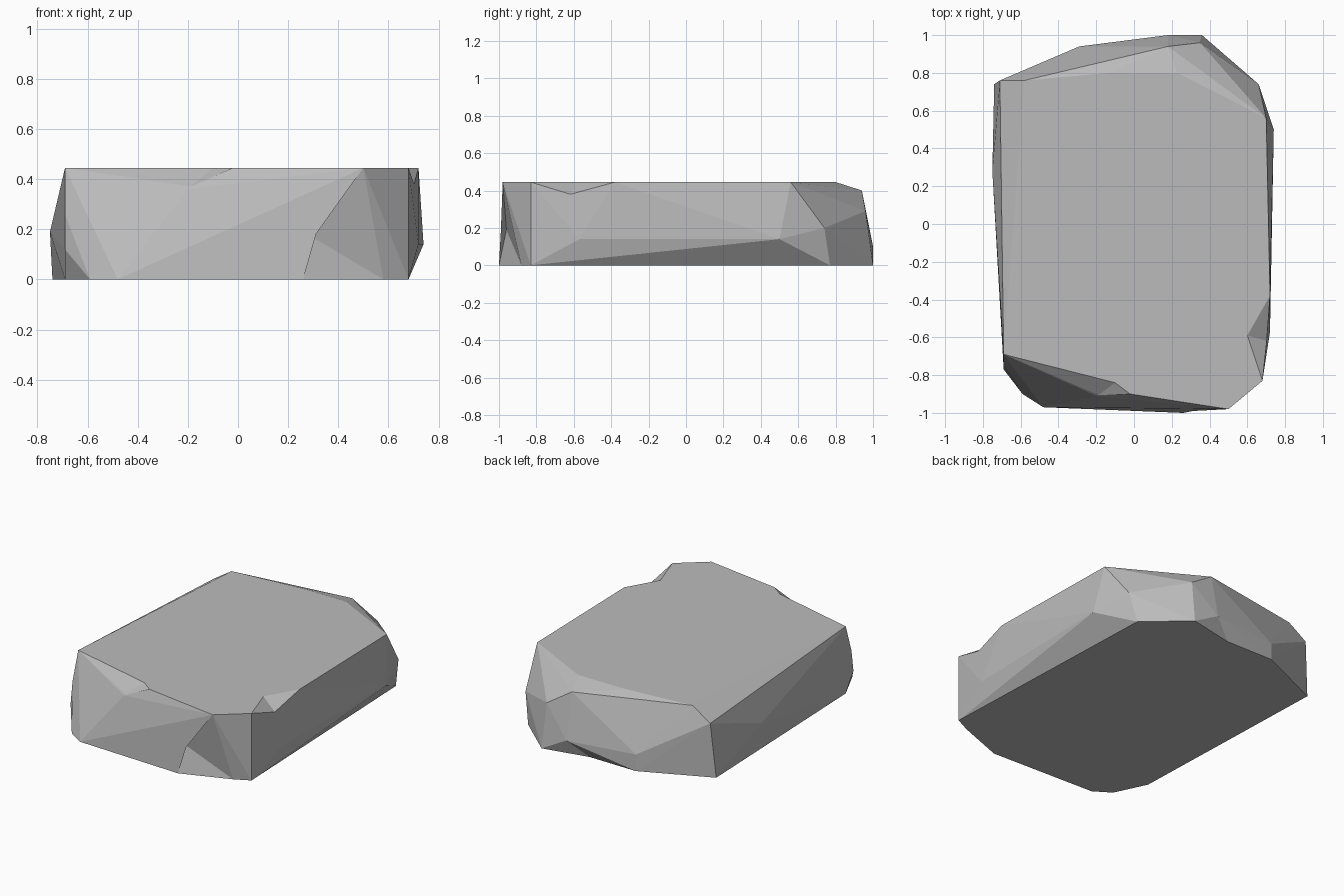
import bpy
import bmesh

default_cube = bpy.data.objects.get("Cube")
if default_cube:
    bpy.data.objects.remove(default_cube, do_unlink=True)

TOP = 0.445


def at_height(outline, height):
    """Lift a flat outline to a height."""
    return [(x, y, height) for x, y in outline]


def hull_object(name, points):
    """Make a faceted solid wrapped around the given corners."""
    mesh = bpy.data.meshes.new(name)
    bm = bmesh.new()
    for point in points:
        bm.verts.new(point)
    bmesh.ops.convex_hull(bm, input=list(bm.verts))
    loose = [v for v in bm.verts if not v.link_faces]
    bmesh.ops.delete(bm, geom=loose, context="VERTS")
    bmesh.ops.dissolve_limit(bm, angle_limit=0.01, verts=list(bm.verts), edges=list(bm.edges))
    bmesh.ops.recalc_face_normals(bm, faces=list(bm.faces))
    bm.to_mesh(mesh)
    bm.free()
    obj = bpy.data.objects.new(name, mesh)
    bpy.context.scene.collection.objects.link(obj)
    return obj


def chip_away(body, name, corners):
    """Knock a faceted chip out of the body and discard the cutter."""
    cutter = hull_object(name, corners)
    cutter.hide_render = True
    modifier = body.modifiers.new(name, "BOOLEAN")
    modifier.operation = "DIFFERENCE"
    modifier.solver = "EXACT"
    modifier.object = cutter
    bpy.context.view_layer.objects.active = body
    bpy.ops.object.modifier_apply(modifier=name)
    bpy.data.objects.remove(cutter, do_unlink=True)


# Flat underside
underside = [
    (0.68, -0.83), (0.62, 0.77), (0.36, 1), (-0.29, 0.94), (-0.74, 0.74),
    (-0.69, -0.69), (-0.59, -0.9), (-0.48, -0.97), (0, -0.97), (0.26, -1), (0.58, -0.88),
]

# Flat upper surface
upper = [
    (0.68, -0.83), (0.72, -0.38), (0.7, 0.56), (0.23, 0.8), (-0.13, 0.8),
    (-0.58, 0.76), (-0.69, -0.69), (-0.02, -0.9), (0.5, -0.98),
]

# Bulging corners around the sides
sides = [
    (0.72, -0.57, 0.14), (0.74, 0.5, 0.14), (0.66, 0.74, 0.2),
    (0.35, 0.96, 0.29), (0.18, 0.94, 0.4), (0.18, 1, 0.1),
    (-0.29, 0.94, 0.11), (-0.71, 0.76, 0.36), (-0.75, 0.28, 0.19),
    (-0.69, -0.77, 0.12), (-0.69, -0.75, 0.26), (-0.2, -0.91, 0.36),
]

rock = hull_object("rock_slab", at_height(underside, 0) + at_height(upper, TOP) + sides)

# Chip on the left upper edge
chip_away(rock, "side_chip", at_height([(0.68, -0.83), (0.72, -0.38), (0.6, -0.59)], TOP)
          + [(0.71, -0.62, 0.375), (0.8, -0.6, 0.5)])

# Chip on the front upper edge
chip_away(rock, "front_chip", at_height([(-0.69, -0.69), (-0.02, -0.9), (-0.1, -0.84)], TOP)
          + [(-0.2, -0.915, 0.36), (-0.3, -0.98, 0.55)])

# Shallow dent in the front face
chip_away(rock, "front_dent", [(0.5, -0.98, TOP), (0.26, -0.96, 0.19), (0.58, -0.88, 0),
                               (0.26, -1, 0), (0.5, -1.1, 0.15)])

# Undercut at the back
chip_away(rock, "back_undercut", at_height([(0.36, 1), (0.05, 0.935), (-0.29, 0.94)], 0)
          + [(0.18, 1, 0.1), (0.05, 1.1, -0.05)])

# Plain grey stone
stone = bpy.data.materials.new("grey_stone")
stone.use_nodes = True
grey = (0.5, 0.5, 0.5, 1)
stone.diffuse_color = grey
stone.node_tree.nodes["Principled BSDF"].inputs["Base Color"].default_value = grey
rock.data.materials.clear()
rock.data.materials.append(stone)
for face in rock.data.polygons:
    face.material_index = 0
    face.use_smooth = False
